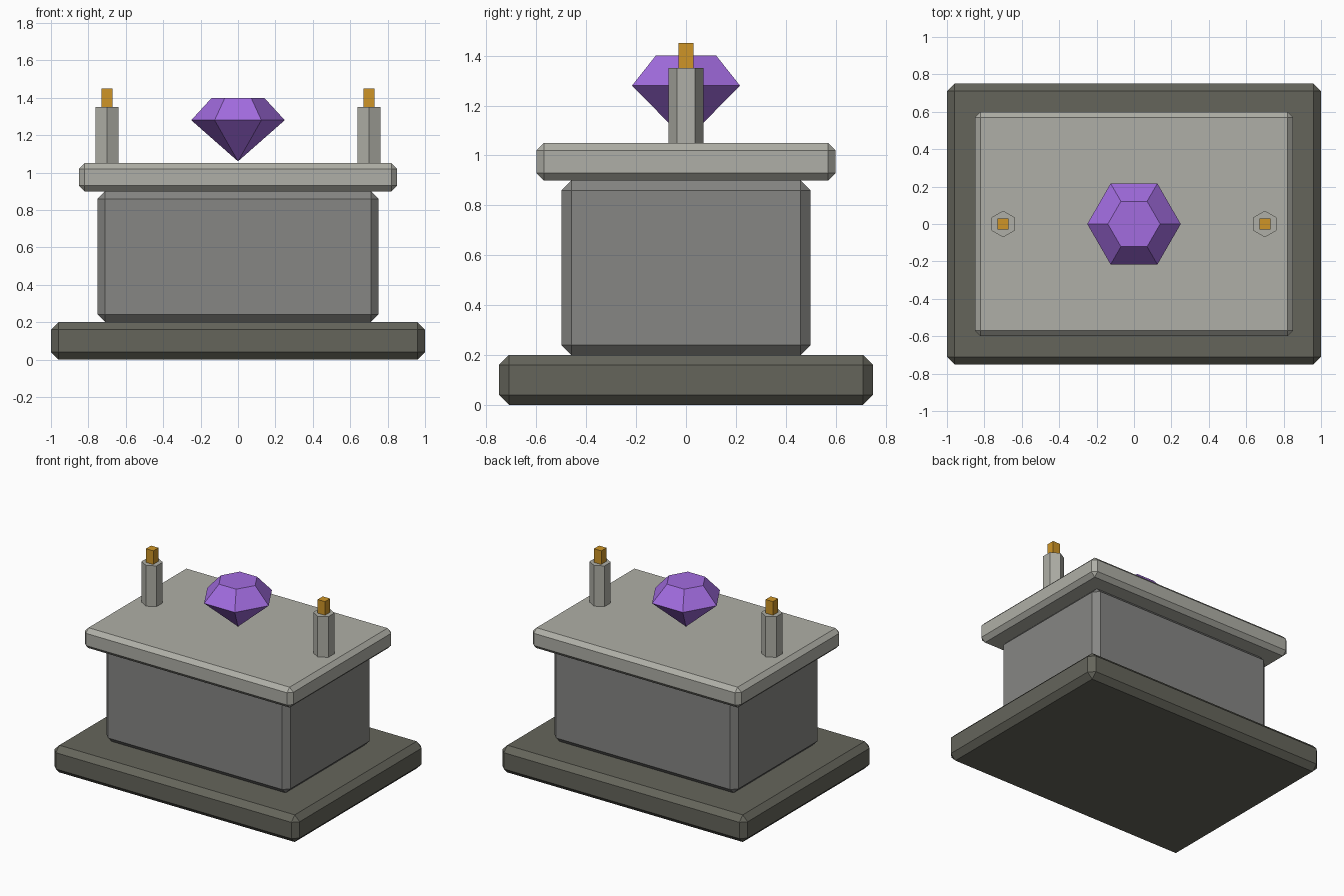
import bpy
import bmesh
from math import pi

cube = bpy.data.objects.get("Cube")
if cube:
    bpy.data.objects.remove(cube, do_unlink=True)


def material(name, rgb):
    m = bpy.data.materials.new(name)
    m.use_nodes = True
    m.diffuse_color = (*rgb, 1)
    m.node_tree.nodes["Principled BSDF"].inputs["Base Color"].default_value = (*rgb, 1)
    return m


dark_stone = material("dark stone", (0.13, 0.13, 0.105))
grey_stone = material("grey stone", (0.24, 0.24, 0.23))
pale_stone = material("pale stone", (0.43, 0.43, 0.385))
violet = material("violet crystal", (0.36, 0.15, 0.74))
amber = material("amber flame", (0.62, 0.30, 0.02))


def finish(name, bm, mat):
    bmesh.ops.recalc_face_normals(bm, faces=bm.faces)
    mesh = bpy.data.meshes.new(name)
    bm.to_mesh(mesh)
    bm.free()
    mesh.materials.append(mat)
    obj = bpy.data.objects.new(name, mesh)
    bpy.context.collection.objects.link(obj)
    return obj


def block(name, size, bottom, mat, x=0, chamfer=0):
    bm = bmesh.new()
    bmesh.ops.create_cube(bm, size=1)
    bmesh.ops.scale(bm, vec=size, verts=bm.verts)
    if chamfer:
        bmesh.ops.bevel(bm, geom=bm.edges[:], offset=chamfer, segments=1,
                        affect='EDGES', clamp_overlap=True)
    obj = finish(name, bm, mat)
    obj.location = (x, 0, bottom + size[2] / 2)
    return obj


# Stacked chamfered stone slabs
block("base_plinth", (2, 1.5, 0.2), 0, dark_stone, chamfer=0.04)
block("altar_body", (1.5, 1, 0.7), 0.2, grey_stone, chamfer=0.04)
block("top_slab", (1.7, 1.2, 0.15), 0.9, pale_stone, chamfer=0.03)

# Hexagonal candles with square flames
for side, x in (("left", 0.7), ("right", -0.7)):
    bm = bmesh.new()
    bmesh.ops.create_cone(bm, cap_ends=True, segments=6, radius1=0.071,
                          radius2=0.071, depth=0.3)
    candle = finish(side + "_candle", bm, pale_stone)
    candle.location = (x, 0, 1.2)
    block(side + "_flame", (0.06, 0.06, 0.1), 1.35, amber, x)

# Faceted gem: pointed pavilion, wide girdle, flat table
bm = bmesh.new()
tip = bm.verts.new((0, 0, 1.06))
girdle = bmesh.ops.create_circle(bm, segments=6, radius=0.25)["verts"]
table = bmesh.ops.create_circle(bm, segments=6, radius=0.14)["verts"]
for ring, z in ((girdle, 1.28), (table, 1.4)):
    bmesh.ops.translate(bm, vec=(0, 0, z), verts=ring)
for i in range(6):
    j = (i + 1) % 6
    bm.faces.new((tip, girdle[j], girdle[i]))
    bm.faces.new((girdle[i], girdle[j], table[j], table[i]))
bm.faces.new(table)
gem = finish("gem", bm, violet)
# Circle starts on the y axis; turn so corners point along x
gem.rotation_euler.z = pi / 2
